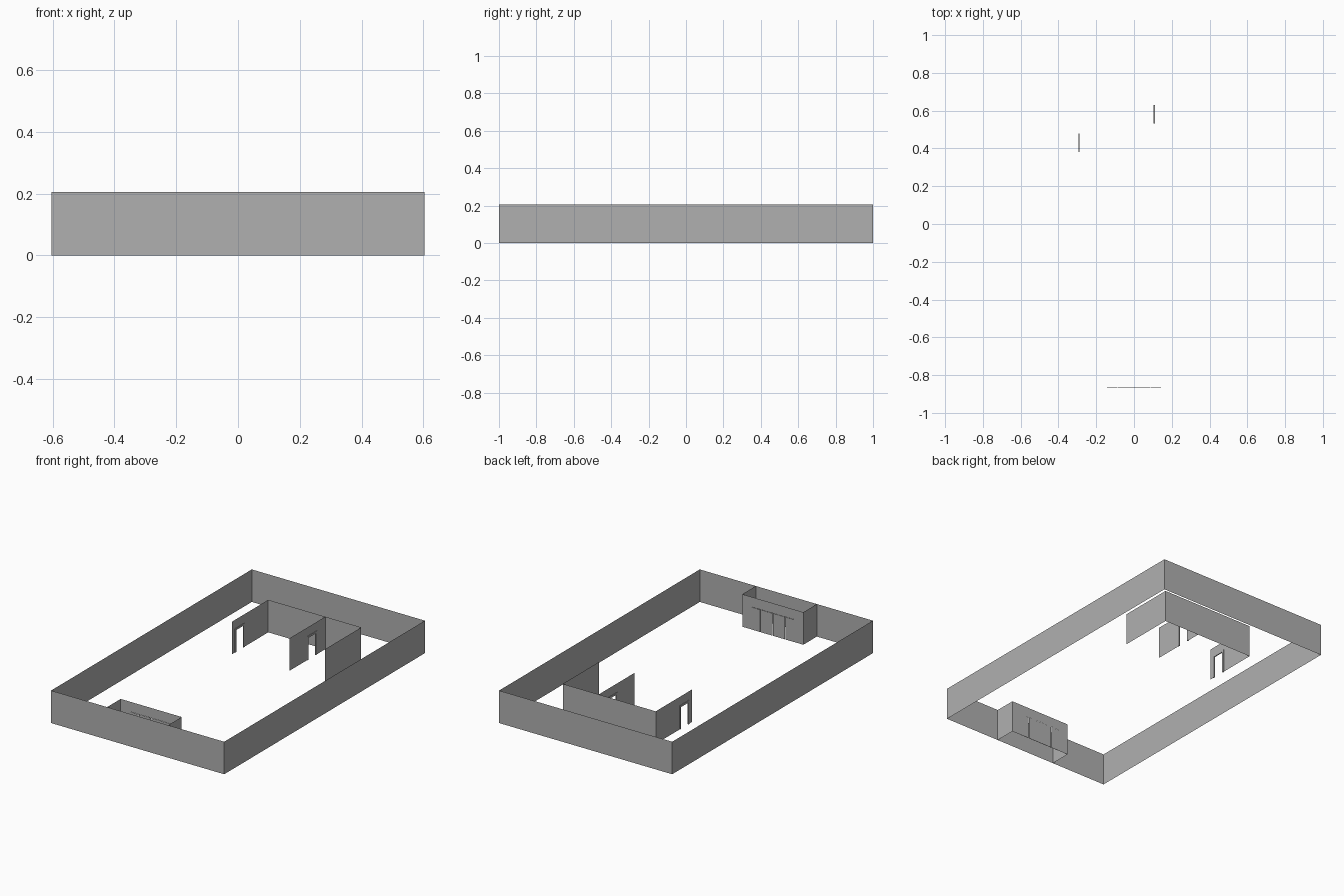
import bpy

if "Cube" in bpy.data.objects:
    bpy.data.objects.remove(bpy.data.objects["Cube"])

H = 0.205  # wall height

# Dark grey paint shared by all parts
paint = bpy.data.materials.new("dark_grey_paint")
paint.diffuse_color = (0.435, 0.435, 0.435, 1)
paint.use_nodes = True
paint.node_tree.nodes["Principled BSDF"].inputs["Base Color"].default_value = paint.diffuse_color


def mesh_object(name, verts, faces):
    me = bpy.data.meshes.new(name)
    me.from_pydata(verts, [], faces)
    me.update()
    me.materials.append(paint)
    ob = bpy.data.objects.new(name, me)
    bpy.context.collection.objects.link(ob)
    return ob


def wall(name, axis, pos, a, b, door=None):
    """Thin upright wall along 'x' or 'y', with an optional door notch (start, end, height)."""
    profile = [(a, 0)]
    if door:
        s, e, h = door
        profile += [(s, 0), (s, h), (e, h), (e, 0)]
    profile += [(b, 0), (b, H), (a, H)]
    verts = [(u, pos, z) if axis == 'x' else (pos, u, z) for u, z in profile]
    return mesh_object(name, verts, [range(len(verts))])


def box(name, x0, x1, y0, y1, z0, z1):
    v = [(x, y, z) for x in (x0, x1) for y in (y0, y1) for z in (z0, z1)]
    f = [(0, 1, 3, 2), (4, 6, 7, 5), (0, 4, 5, 1), (2, 3, 7, 6), (0, 2, 6, 4), (1, 5, 7, 3)]
    return mesh_object(name, v, f)


def door_frame(name, x, s, e, top, width, half):
    """Solid inverted-U trim around an opening in a wall along y."""
    p = [(s, 0), (s, top), (e, top), (e, 0),
         (e - width, 0), (e - width, top - width), (s + width, top - width), (s + width, 0)]
    n = len(p)
    verts = [(x + d, y, z) for d in (-half, half) for y, z in p]
    faces = [tuple(range(n)), tuple(reversed(range(n, 2 * n)))]
    faces += [(i, i + n, (i + 1) % n + n, (i + 1) % n) for i in range(n)]
    return mesh_object(name, verts, faces)


# Outer walls
wall("front_wall", 'x', -1, -0.604, 0.604)
wall("back_wall", 'x', 1, -0.604, 0.604)
wall("left_wall", 'y', -0.604, -1, 1)
wall("right_wall", 'y', 0.604, -1, 1)

# Inner rooms near the back
wall("room_back_wall", 'x', 0.717, -0.291, 0.358)
wall("room_right_wall", 'y', 0.358, 0.358, 0.717)
for label, x, s, e in (("left", -0.291, 0.382, 0.480), ("middle", 0.107, 0.533, 0.631)):
    wall(f"room_{label}_wall", 'y', x, 0.358, 0.717, (s, e, 0.150))
    door_frame(f"{label}_door_frame", x, s, e, 0.150, 0.012, 0.003)

# Entrance lobby at the front
Y = -0.865
wall("lobby_inner_wall", 'x', Y, -0.213, 0.213, (-0.144, 0.144, 0.142))
for side, sx in (("left", -1), ("right", 1)):
    wall(f"lobby_{side}_wall", 'y', sx * 0.213, -1, Y)
    # Sidelight, door leaf and handle
    for part, a, b in (("sidelight", 0.088, 0.144), ("door", 0.001, 0.086)):
        x0, x1 = sorted((sx * a, sx * b))
        box(f"lobby_{side}_{part}", x0, x1, Y - 0.0008, Y + 0.0008, 0, 0.141)
    x0, x1 = sorted((sx * 0.006, sx * 0.010))
    box(f"lobby_{side}_handle", x0, x1, Y - 0.0015, Y + 0.0015, 0.067, 0.073)
